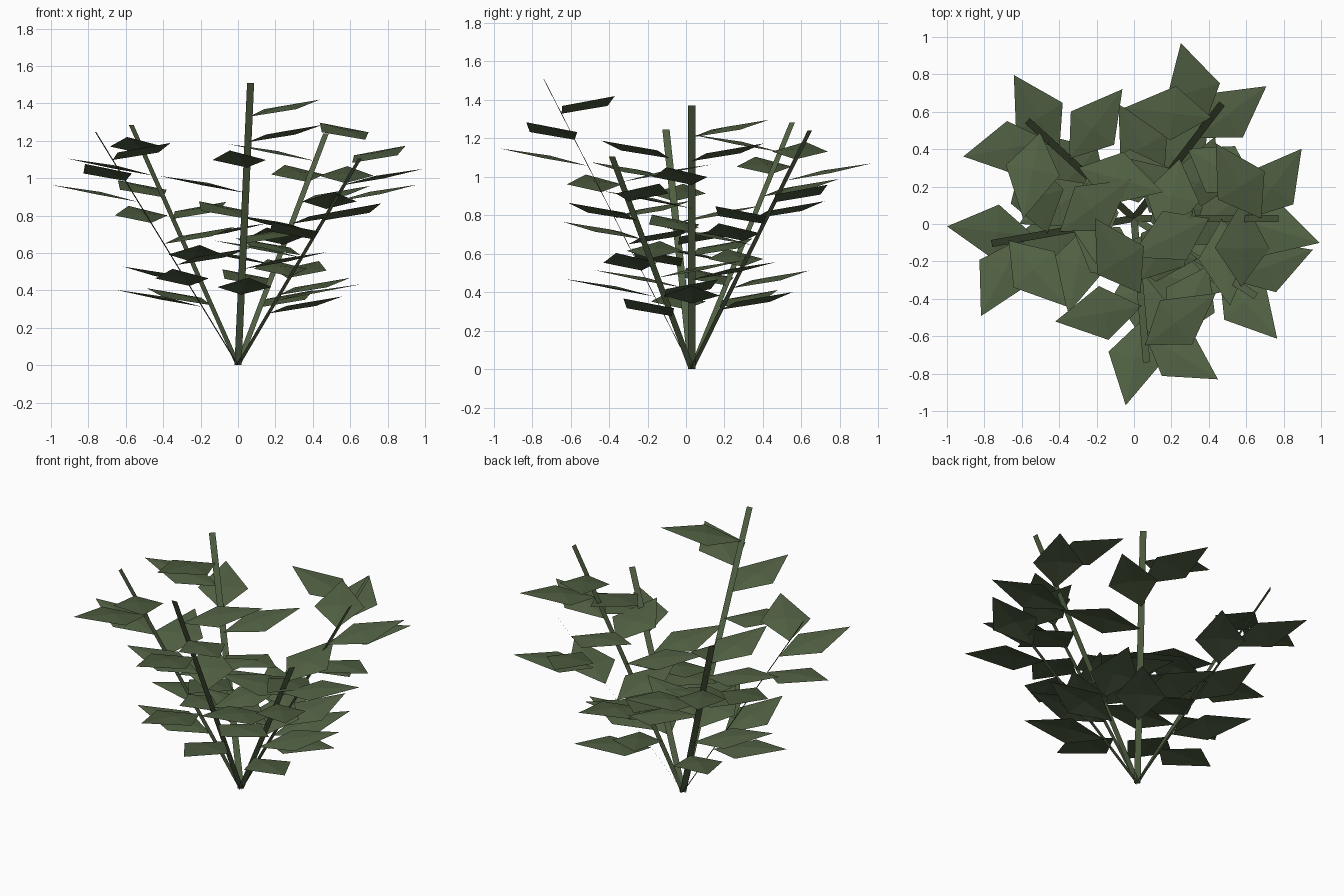
import bpy
import math
from mathutils import Vector, Matrix

if "Cube" in bpy.data.objects:
    bpy.data.objects.remove(bpy.data.objects["Cube"])

GOLDEN = math.radians(137.5)
BASE = Vector((0, 0.03, 0))
SPREAD = 0.773                       # horizontal reach of every stem
HEIGHTS = [1.37, 1.283, 1.51, 1.24, 1.247, 1.106]
STEM_WIDTH = 0.038
LEAVES = 8
LEAF_LENGTH, LEAF_HALF_WIDTH, LEAF_PITCH = 0.478, 0.146, math.radians(11)

green = bpy.data.materials.new("leaf_green")
green.diffuse_color = (0.085, 0.122, 0.058, 1)
green.use_nodes = True
green.node_tree.nodes["Principled BSDF"].inputs["Base Color"].default_value = green.diffuse_color


def add_mesh(name, verts, faces):
    mesh = bpy.data.meshes.new(name)
    mesh.from_pydata(verts, [], faces)
    mesh.materials.append(green)
    obj = bpy.data.objects.new(name, mesh)
    bpy.context.collection.objects.link(obj)
    return obj


# Kite-shaped leaf along +x with a slightly raised middle
mid = LEAF_LENGTH * 0.44
leaf_verts = [(0, 0, 0), (mid, -LEAF_HALF_WIDTH, 0), (LEAF_LENGTH, 0, 0),
              (mid, LEAF_HALF_WIDTH, 0), (mid, 0, 0.014)]
leaf_faces = [(0, 1, 4), (1, 2, 4), (2, 3, 4), (3, 0, 4)]

for s, height in enumerate(HEIGHTS):
    azimuth = s * GOLDEN
    tip = BASE + Vector((SPREAD * math.cos(azimuth), SPREAD * math.sin(azimuth), height))
    side = Vector((-math.sin(azimuth), math.cos(azimuth), 0)) * STEM_WIDTH / 2

    # Flat ribbon stem leaning outwards
    add_mesh(f"stem_{s + 1}", [BASE - side, BASE + side, tip + side, tip - side], [(0, 1, 2, 3)])

    # Leaves spiralling up the stem
    verts, faces = [], []
    for i in range(LEAVES):
        place = (Matrix.Translation(BASE.lerp(tip, 0.25 + 0.09 * i))
                 @ Matrix.Rotation(azimuth + i * GOLDEN / 2, 4, 'Z')
                 @ Matrix.Rotation(-LEAF_PITCH, 4, 'Y'))
        start = len(verts)
        verts += [place @ Vector(v) for v in leaf_verts]
        faces += [tuple(start + k for k in f) for f in leaf_faces]
    add_mesh(f"leaves_{s + 1}", verts, faces)
